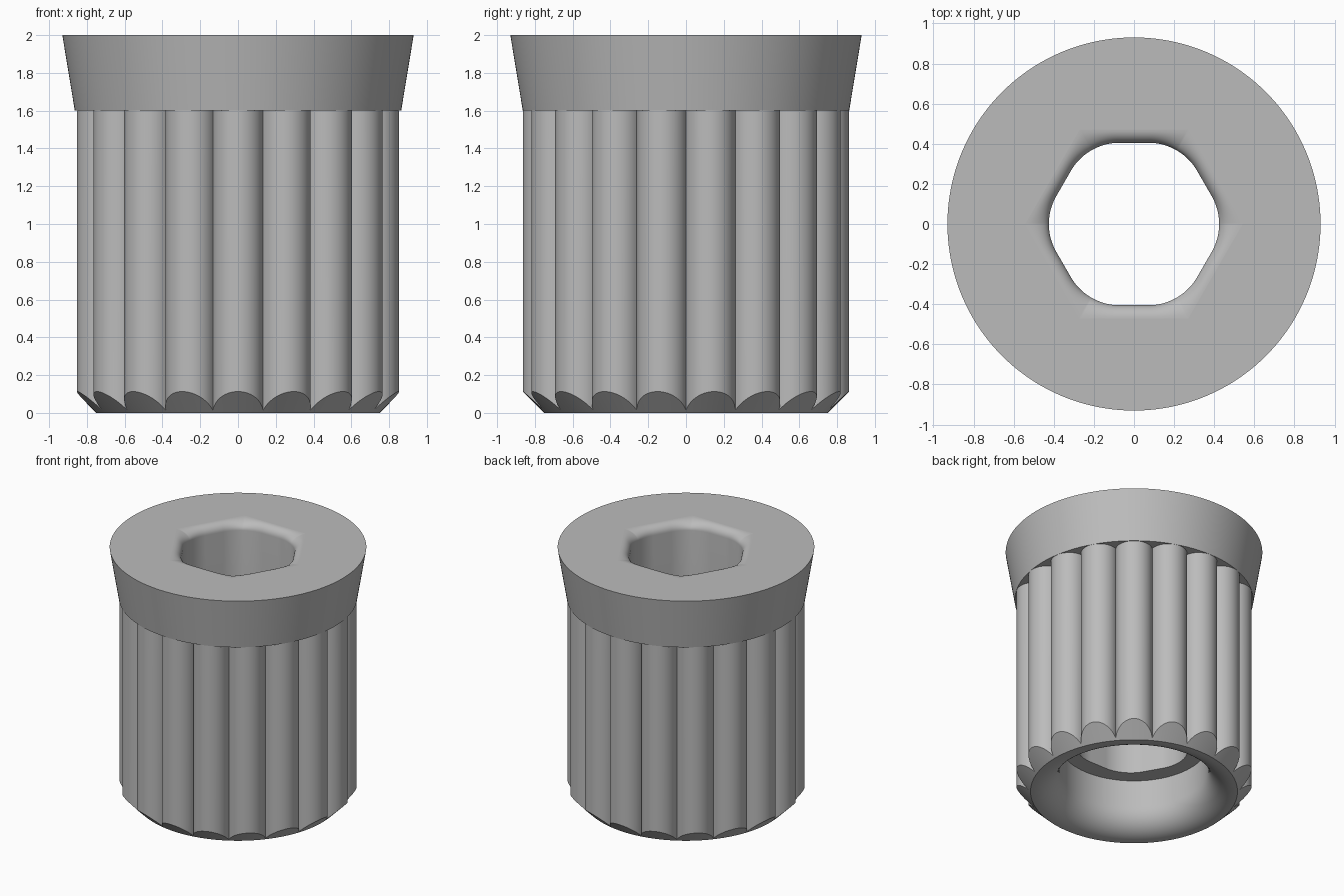
import bpy, math

if "Cube" in bpy.data.objects:
    bpy.data.objects.remove(bpy.data.objects["Cube"])

STEPS = 720          # angular samples per ring
LOBES = 18

steel = bpy.data.materials.new("grey_steel")
steel.use_nodes = True
GREY = (0.5, 0.5, 0.5, 1)
steel.diffuse_color = GREY
steel.node_tree.nodes["Principled BSDF"].inputs["Base Color"].default_value = GREY


# Polar outlines: each returns the radius at an angle
def circle(radius):
    return lambda a: radius


def lobed(a, centre=0.728, radius=0.135):
    pitch = math.tau / LOBES
    t = a % pitch - pitch / 2
    return centre * math.cos(t) + math.sqrt(radius**2 - (centre * math.sin(t))**2)


def hexagon(apothem, fillet=0):
    def outline(a):
        t = abs(a % (math.pi / 3) - math.pi / 6)      # angle from the middle of a flat
        flat_end = (apothem - fillet) * math.tan(math.pi / 6)
        if apothem * math.tan(t) <= flat_end or fillet == 0:
            return apothem / math.cos(t)
        c = (apothem - fillet) / math.cos(math.pi / 6)
        d = math.pi / 6 - t
        return c * math.cos(d) + math.sqrt(fillet**2 - (c * math.sin(d))**2)
    return outline


# Skin a stack of (outline, height) rings; height may depend on the radius
def loft(name, rings):
    verts, faces = [], []
    for outline, height in rings:
        for j in range(STEPS):
            a = math.tau * j / STEPS
            r = outline(a)
            z = height(r) if callable(height) else height
            verts.append((r * math.cos(a), r * math.sin(a), z))
    for i in range(len(rings) - 1):
        for j in range(STEPS):
            k = (j + 1) % STEPS
            p, q = i * STEPS, (i + 1) * STEPS
            faces.append((p + j, q + j, q + k, p + k))
    mesh = bpy.data.meshes.new(name)
    mesh.from_pydata(verts, [], faces)
    mesh.materials.append(steel)
    obj = bpy.data.objects.new(name, mesh)
    bpy.context.collection.objects.link(obj)
    bpy.ops.object.select_all(action='DESELECT')
    obj.select_set(True)
    bpy.context.view_layer.objects.active = obj
    bpy.ops.object.shade_smooth_by_angle(angle=math.radians(30))


mouth = hexagon(0.47)
socket = hexagon(0.405, 0.28)
TOP, NECK, SHELF = 2.0, 1.6, 0.4
RIM, BORE, FLARE = 0.75, 0.54, 0.19
LIP = 0.065

# Tapered collar with flat top and underside
loft("flared_collar", [(mouth, TOP), (circle(0.93), TOP),
                       (circle(0.864), NECK), (lobed, NECK)])

# Ribbed barrel, chamfered foot, rounded mouth and lower bore
body = [(lobed, NECK), (lobed, lambda r: r - RIM), (circle(RIM), 0)]
for i in range(13):
    t = math.pi / 2 * i / 12
    body.append((circle(BORE + FLARE * (1 - math.sin(t))), FLARE * (1 - math.cos(t))))
body.append((circle(BORE), SHELF))
loft("ribbed_barrel", body)


# Inner shelf, six-sided socket and its rounded lead-in
def blend(s):
    return lambda a: mouth(a) + (socket(a) - mouth(a)) * s


bore = [(circle(BORE), SHELF), (socket, SHELF)]
for i in range(10, -1, -1):
    t = math.pi / 2 * i / 10
    bore.append((blend(math.sin(t)), TOP - LIP * (1 - math.cos(t))))
loft("hex_socket", bore)
